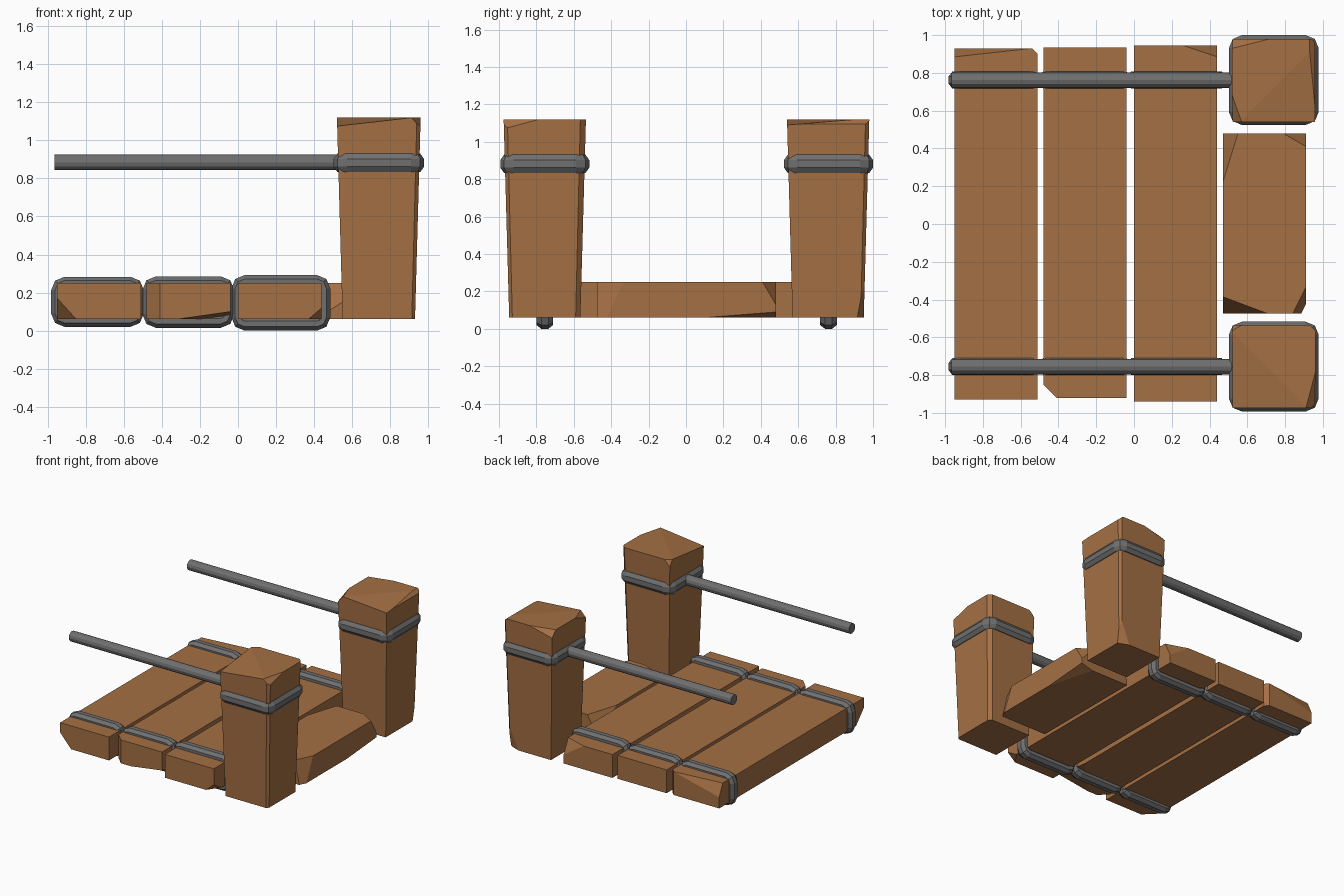
import bpy, bmesh
from math import cos, sin, pi
from mathutils import Vector

if "Cube" in bpy.data.objects:
    bpy.data.objects.remove(bpy.data.objects["Cube"])


def material(name, color):
    m = bpy.data.materials.new(name)
    m.diffuse_color = (*color, 1)
    m.use_nodes = True
    m.node_tree.nodes["Principled BSDF"].inputs["Base Color"].default_value = m.diffuse_color
    return m


WOOD = material("wood", (0.376, 0.162, 0.058))
IRON = material("dark_grey", (0.16, 0.16, 0.16))
FAR = 50  # a chip this long runs along the whole edge


def finish(bm, name, mat):
    bmesh.ops.recalc_face_normals(bm, faces=bm.faces)
    me = bpy.data.meshes.new(name)
    bm.to_mesh(me)
    bm.free()
    me.materials.append(mat)
    ob = bpy.data.objects.new(name, me)
    bpy.context.collection.objects.link(ob)
    return ob


def timber(name, lo, hi, chips, taper=1.0):
    """Box with corners sliced off; each chip is (corner signs, length along x, y, z)."""
    lo, hi = Vector(lo), Vector(hi)
    mid, size = (lo + hi) / 2, hi - lo
    bm = bmesh.new()
    bmesh.ops.create_cube(bm, size=1)
    for v in bm.verts:
        v.co = mid + Vector(a * b for a, b in zip(v.co, size))
    for s, d in chips:
        p = mid + Vector(a * b / 2 for a, b in zip(s, size))
        p.x -= s[0] * d[0]
        n = Vector(a / b for a, b in zip(s, d)).normalized()
        cut = bmesh.ops.bisect_plane(bm, geom=bm.verts[:] + bm.edges[:] + bm.faces[:],
                                     plane_co=p, plane_no=n, clear_outer=True)
        edges = [e for e in cut["geom_cut"] if isinstance(e, bmesh.types.BMEdge)]
        bmesh.ops.holes_fill(bm, edges=edges)
    for v in bm.verts:
        k = taper + (1 - taper) * (v.co.z - lo.z) / size.z
        v.co.x = mid.x + (v.co.x - mid.x) * k
        v.co.y = mid.y + (v.co.y - mid.y) * k
    return finish(bm, name, WOOD)


def band(name, center, half_u, half_v, u, v, depth=0.035, half_width=0.045, r=0.035):
    """Octagonal tube following a rounded rectangle in the u-v plane (outer half sizes)."""
    center, u, v = Vector(center), Vector(u), Vector(v)
    w = u.cross(v)
    bm = bmesh.new()
    rings = []
    for q, (su, sv) in enumerate([(1, 1), (-1, 1), (-1, -1), (1, -1)]):
        c = center + u * su * (half_u - depth - r) + v * sv * (half_v - depth - r)
        for k in range(3):
            a = q * pi / 2 + k * pi / 4
            out = u * cos(a) + v * sin(a)
            ring = []
            for i in range(8):
                t = (i + 0.5) * pi / 4
                ring.append(bm.verts.new(c + out * (r + depth * cos(t) / cos(pi / 8))
                                         + w * half_width * sin(t) / cos(pi / 8)))
            rings.append(ring)
    for i, ring in enumerate(rings):
        nxt = rings[(i + 1) % len(rings)]
        for j in range(8):
            k = (j + 1) % 8
            bm.faces.new((ring[j], ring[k], nxt[k], nxt[j]))
    return finish(bm, name, IRON)


# Deck planks
timber("plank_left", (-0.95, -0.93, 0.06), (-0.51, 0.93, 0.25), [
    ((-1, 1, 1), (0.41, 0.045, 0.10)),
    ((1, 1, 1), (0.03, 0.03, FAR)),
    ((-1, -1, -1), (0.10, 0.10, 0.11))])
timber("plank_middle", (-0.48, -0.92, 0.06), (-0.04, 0.935, 0.25), [
    ((-1, -1, 1), (0.07, 0.07, FAR)),
    ((1, -1, -1), (0.28, 0.30, 0.04))])
timber("plank_right", (0, -0.94, 0.06), (0.44, 0.945, 0.25), [
    ((1, 1, 1), (0.18, 0.06, 0.12)),
    ((1, -1, -1), (0.07, 0.10, 0.06))])
timber("plank_between_posts", (0.47, -0.475, 0.06), (0.91, 0.48, 0.25), [
    ((-1, 1, 1), (0.08, 0.26, 0.15)),
    ((1, 1, 1), (0.12, 0.07, 0.12)),
    ((-1, -1, 1), (0.24, 0.09, 0.15)),
    ((1, -1, 1), (0.07, 0.14, 0.30)),
    ((1, 1, -1), (0.10, 0.38, 0.03))])

# Posts, narrower at the foot
timber("front_post", (0.52, -0.975, 0.06), (0.96, -0.535, 1.12), [
    ((-1, -1, 1), (0.40, 0.40, 0.045)),
    ((1, -1, 1), (0.05, 0.19, 0.05)),
    ((1, -1, 1), (0.02, 0.02, FAR)),
    ((1, 1, 1), (0.03, 0.03, FAR)),
    ((-1, 1, 1), (0.05, 0.03, 0.05))], taper=0.865)
timber("back_post", (0.52, 0.54, 0.06), (0.96, 0.98, 1.12), [
    ((1, 1, 1), (0.03, FAR, 0.025)),
    ((-1, 1, 1), (0.20, 0.05, 0.05)),
    ((-1, -1, 1), (0.05, 0.14, 0.05)),
    ((1, -1, 1), (0.40, 0.40, 0.03)),
    ((1, 1, 1), (0.02, 0.02, FAR)),
    ((1, 1, -1), (0.10, 0.04, 0.22))], taper=0.865)

for side, y in (("front", -0.755), ("back", 0.762)):
    # Bands around the deck planks
    for part, x0, x1, z0, z1 in (("left", -0.982, -0.495, 0.02, 0.283),
                                 ("middle", -0.502, -0.02, 0.015, 0.285),
                                 ("right", -0.035, 0.485, 0.0, 0.292)):
        band(f"{side}_{part}_plank_band", ((x0 + x1) / 2, y, (z0 + z1) / 2),
             (x1 - x0) / 2, (z1 - z0) / 2, (1, 0, 0), (0, 0, 1))
    # Band around the post
    band(f"{side}_post_band", (0.74, y, 0.882), 0.238, 0.238,
         (1, 0, 0), (0, 1, 0), half_width=0.049)
    # Handrail reaching out from the post band
    bpy.ops.mesh.primitive_cylinder_add(vertices=12, radius=0.041, depth=1.50,
                                        location=(-0.215, y, 0.884), rotation=(0, pi / 2, 0))
    rail = bpy.context.object
    rail.name = f"{side}_handrail"
    rail.data.materials.append(IRON)
